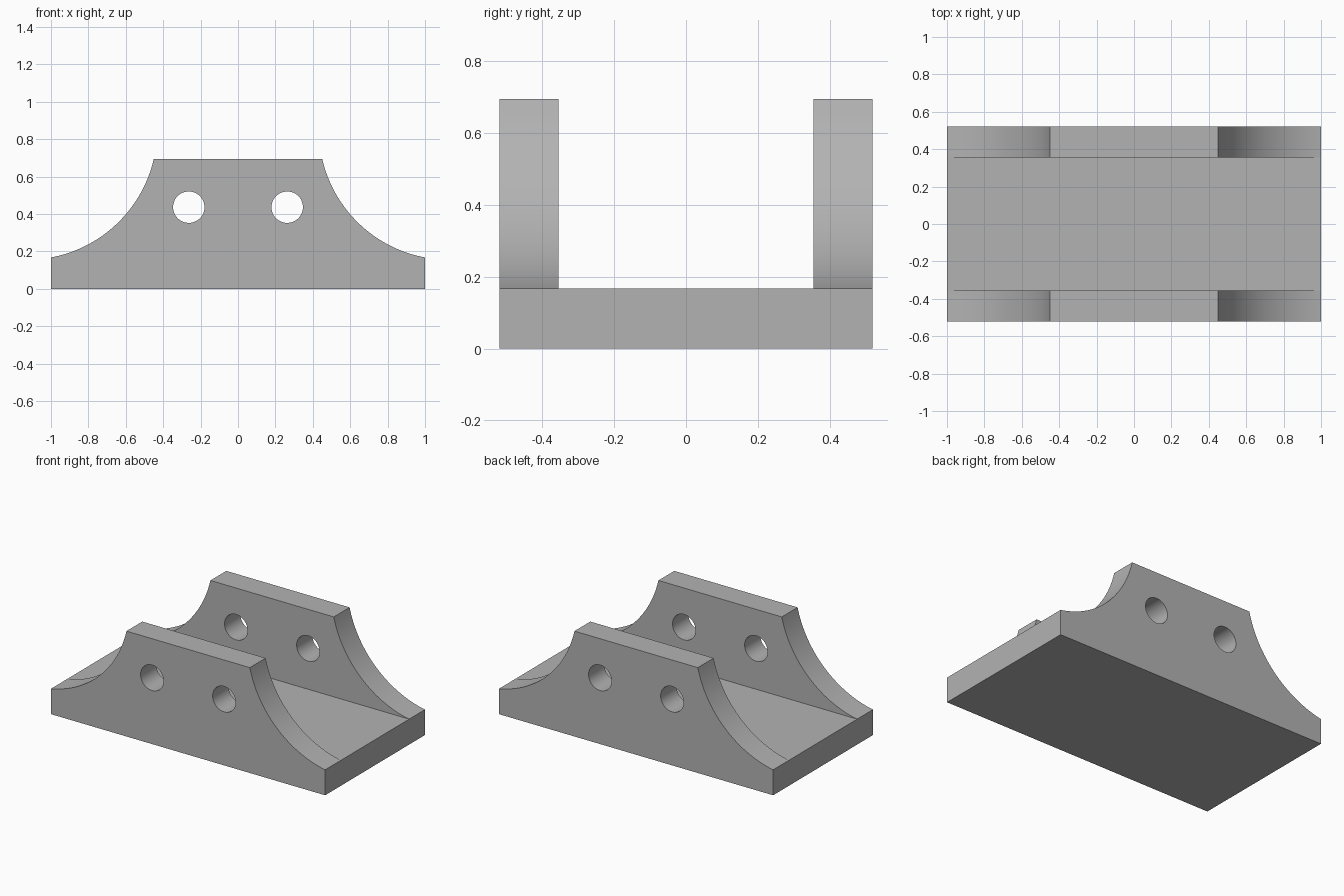
import bpy, bmesh
from math import atan2, cos, sin, hypot, radians
from mathutils import Matrix

if "Cube" in bpy.data.objects:
    bpy.data.objects.remove(bpy.data.objects["Cube"])

DEPTH, INNER = 0.52, 0.355        # half depth, half channel width
FLOOR, TOP, TOP_X = 0.168, 0.695, 0.45
CX, CZ = 1.13, 0.85               # centre of the scooped flank
HOLE_X, HOLE_Z, HOLE_R = 0.263, 0.437, 0.084

grey = bpy.data.materials.new("plain_grey")
grey.use_nodes = True
colour = (0.45, 0.45, 0.45, 1)
grey.diffuse_color = colour
grey.node_tree.nodes["Principled BSDF"].inputs["Base Color"].default_value = colour


def make_object(name, bm):
    bmesh.ops.recalc_face_normals(bm, faces=bm.faces)
    mesh = bpy.data.meshes.new(name)
    bm.to_mesh(mesh)
    bm.free()
    mesh.materials.append(grey)
    obj = bpy.data.objects.new(name, mesh)
    bpy.context.collection.objects.link(obj)
    return obj


def flank(steps=32):
    """Concave arc from the outer end of the base up to the wall top."""
    a0 = atan2(FLOOR - CZ, 1 - CX)
    a1 = atan2(TOP - CZ, TOP_X - CX)
    r0, r1 = hypot(FLOOR - CZ, 1 - CX), hypot(TOP - CZ, TOP_X - CX)
    points = []
    for i in range(steps + 1):
        t = i / steps
        a, r = a0 + (a1 - a0) * t, r0 + (r1 - r0) * t
        points.append((CX + r * cos(a), CZ + r * sin(a)))
    points[0], points[-1] = (1, FLOOR), (TOP_X, TOP)
    return points


# Solid block with the scooped side profile
right = [(1, 0)] + flank()
profile = right + [(-x, z) for x, z in reversed(right)]
bm = bmesh.new()
face = bm.faces.new([bm.verts.new((x, -DEPTH, z)) for x, z in profile])
out = bmesh.ops.extrude_face_region(bm, geom=[face])
bmesh.ops.translate(bm, vec=(0, 2 * DEPTH, 0),
                    verts=[g for g in out["geom"] if isinstance(g, bmesh.types.BMVert)])
bracket = make_object("bracket", bm)

# Channel cutter between the two walls
bm = bmesh.new()
bmesh.ops.create_cube(bm, size=1, matrix=Matrix.Translation((0, 0, FLOOR + 0.5))
                      @ Matrix.Diagonal((2.4, 2 * INNER, 1, 1)))
cutters = [make_object("channel_cutter", bm)]

# Bolt hole cutters through both walls
for side in (-1, 1):
    bm = bmesh.new()
    bmesh.ops.create_cone(bm, cap_ends=True, segments=48, radius1=HOLE_R,
                          radius2=HOLE_R, depth=1.4,
                          matrix=Matrix.Translation((side * HOLE_X, 0, HOLE_Z))
                          @ Matrix.Rotation(radians(90), 4, "X"))
    cutters.append(make_object("hole_cutter", bm))

# Apply the cuts, then drop the cutters
bpy.context.view_layer.objects.active = bracket
for obj in bpy.context.selected_objects:
    obj.select_set(False)
bracket.select_set(True)
for cutter in cutters:
    cutter.hide_render = True
    mod = bracket.modifiers.new("cut", "BOOLEAN")
    mod.operation, mod.solver, mod.object = "DIFFERENCE", "EXACT", cutter
    bpy.ops.object.modifier_apply(modifier=mod.name)
    bpy.data.objects.remove(cutter)

bpy.ops.object.shade_smooth_by_angle(angle=radians(30))
